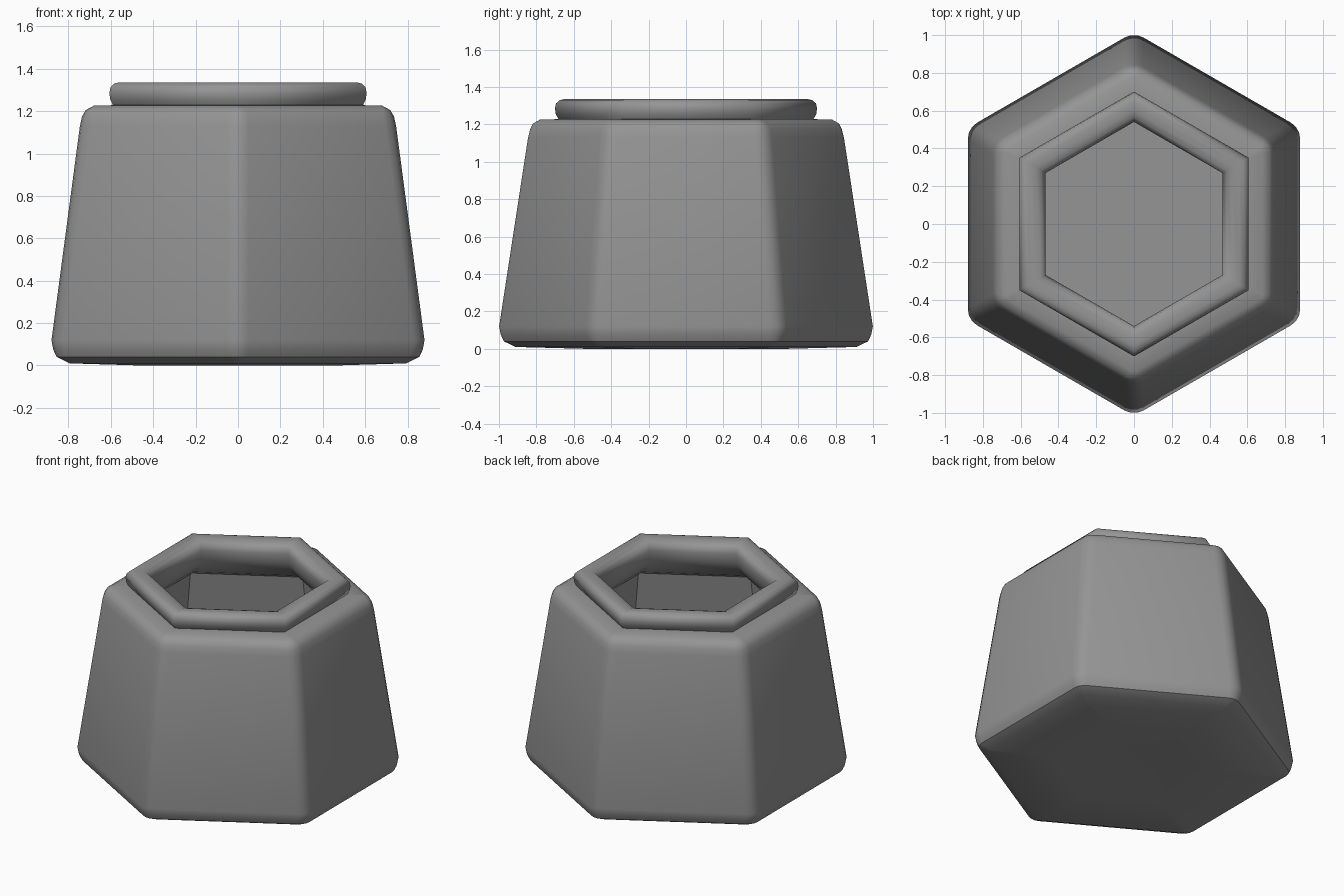
import bpy, bmesh
from math import cos, sin, radians

if "Cube" in bpy.data.objects:
    bpy.data.objects.remove(bpy.data.objects["Cube"])

STEPS = 4  # points per rounded corner

grey = bpy.data.materials.new("dark_grey")
grey.diffuse_color = (0.3, 0.3, 0.3, 1)
grey.use_nodes = True
grey.node_tree.nodes["Principled BSDF"].inputs["Base Color"].default_value = grey.diffuse_color


def hex_ring(bm, apothem, z, corner):
    """Hexagon pointing along y, each corner rounded with the given radius."""
    verts = []
    reach = (apothem - corner) / cos(radians(30))
    for k in range(6):
        a = radians(30 + 60 * k)
        for s in range(STEPS):
            b = a + radians(-30 + 60 * s / (STEPS - 1))
            verts.append(bm.verts.new((reach * cos(a) + corner * cos(b),
                                       reach * sin(a) + corner * sin(b), z)))
    return verts


def hex_lathe(name, profile, smooth_angle, cap_start=False, cap_end=False):
    """Skin hexagonal rings (apothem, height, corner radius), outside first."""
    bm = bmesh.new()
    rings = [hex_ring(bm, *p) for p in profile]
    n = len(rings[0])
    for lo, hi in zip(rings, rings[1:]):
        for i in range(n):
            j = (i + 1) % n
            bm.faces.new((lo[i], lo[j], hi[j], hi[i]))
    if cap_start:
        bm.faces.new(rings[0][::-1])
    if cap_end:
        bm.faces.new(rings[-1])
    bmesh.ops.remove_doubles(bm, verts=bm.verts, dist=0.0005)
    mesh = bpy.data.meshes.new(name)
    bm.to_mesh(mesh)
    bm.free()
    mesh.materials.append(grey)
    obj = bpy.data.objects.new(name, mesh)
    bpy.context.collection.objects.link(obj)
    bpy.ops.object.select_all(action='DESELECT')
    obj.select_set(True)
    bpy.context.view_layer.objects.active = obj
    bpy.ops.object.shade_smooth_by_angle(angle=radians(smooth_angle))
    return obj


# Underside with a shallow dimple, chamfer, tapering wall and shoulder
hex_lathe("pot_body", [
    (0.19, 0.015, 0), (0.46, 0.0, 0), (0.795, 0.01, 0.04),
    (0.855, 0.04, 0.08), (0.872, 0.075, 0.1), (0.88, 0.12, 0.1),
    (0.746, 1.13, 0.1), (0.736, 1.175, 0.1), (0.718, 1.205, 0.07),
    (0.68, 1.226, 0.03), (0.59, 1.228, 0)], 32, cap_start=True)

# Rolled lip, curving under into the interior
hex_lathe("rolled_lip", [
    (0.59, 1.228, 0), (0.603, 1.255, 0), (0.607, 1.285, 0),
    (0.602, 1.312, 0), (0.585, 1.33, 0), (0.56, 1.336, 0),
    (0.52, 1.334, 0), (0.49, 1.322, 0), (0.474, 1.3, 0),
    (0.468, 1.27, 0), (0.475, 1.2, 0), (0.5, 1.14, 0),
    (0.55, 1.085, 0), (0.605, 1.05, 0)], 65)

# Hollow interior with a flat floor
hex_lathe("pot_interior", [
    (0.605, 1.05, 0), (0.725, 0.18, 0), (0.7, 0.15, 0)], 40, cap_end=True)
